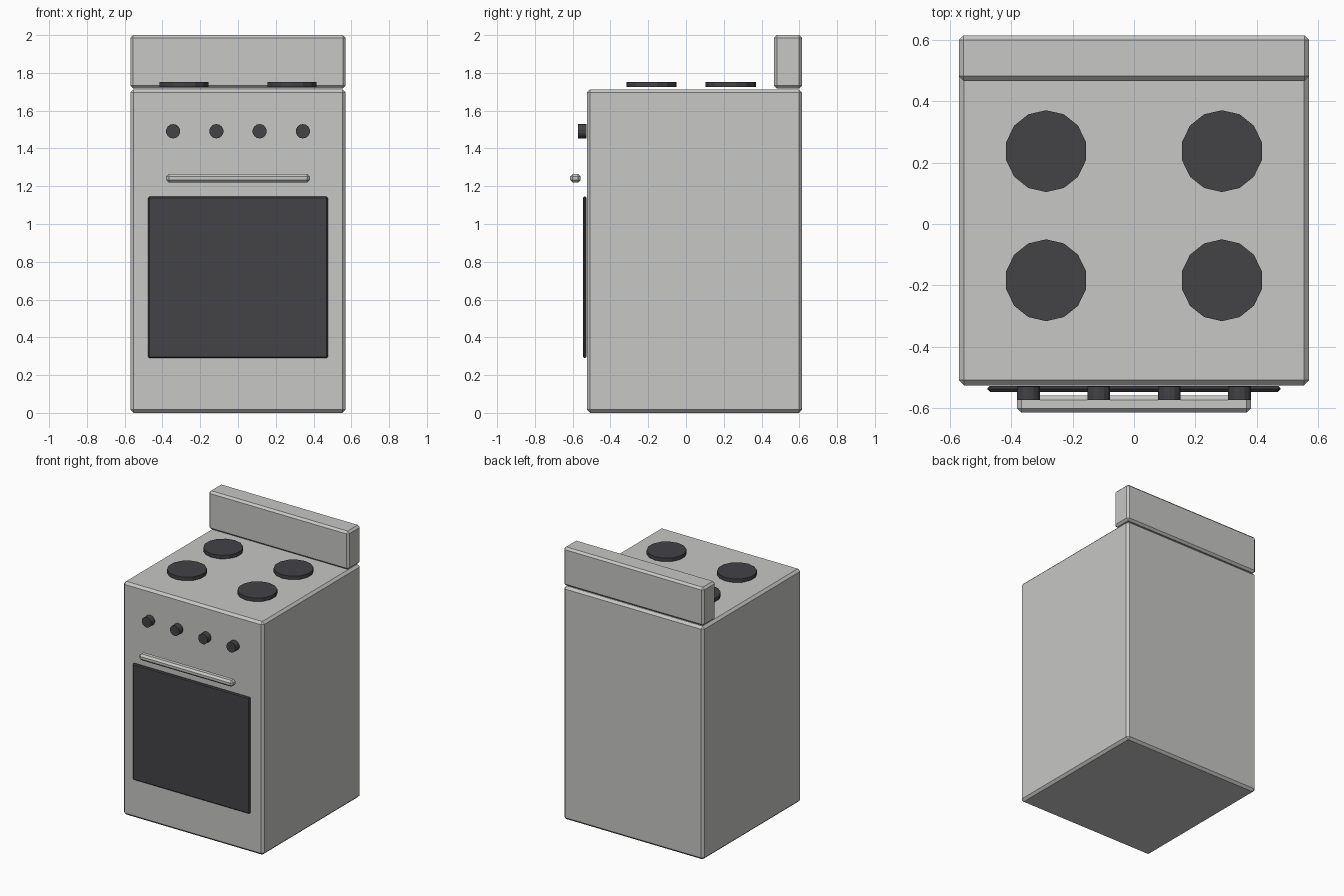
import bpy
from math import radians
from mathutils import Matrix
import bmesh

cube = bpy.data.objects.get("Cube")
if cube:
    bpy.data.objects.remove(cube, do_unlink=True)


def material(name, rgb):
    mat = bpy.data.materials.new(name)
    mat.use_nodes = True
    mat.diffuse_color = (*rgb, 1)
    mat.node_tree.nodes["Principled BSDF"].inputs["Base Color"].default_value = (*rgb, 1)
    return mat


enamel = material("light_grey_enamel", (0.57, 0.57, 0.56))
iron = material("dark_iron", (0.056, 0.054, 0.061))


def add_object(name, bm, mat, bevel=0):
    mesh = bpy.data.meshes.new(name)
    bm.to_mesh(mesh)
    bm.free()
    mesh.materials.append(mat)
    obj = bpy.data.objects.new(name, mesh)
    bpy.context.collection.objects.link(obj)
    if bevel:
        mod = obj.modifiers.new("chamfer", "BEVEL")
        mod.width = bevel
        mod.segments = 1
    return obj


def box(name, low, high, mat, bevel):
    bm = bmesh.new()
    bmesh.ops.create_cube(bm, size=1)
    bmesh.ops.scale(bm, verts=bm.verts, vec=[h - l for l, h in zip(low, high)])
    bmesh.ops.translate(bm, verts=bm.verts, vec=[(h + l) / 2 for l, h in zip(low, high)])
    return add_object(name, bm, mat, bevel)


def disc(name, centre, radius, depth, sides, mat, tilt=0):
    bm = bmesh.new()
    matrix = Matrix.Translation(centre) @ Matrix.Rotation(radians(tilt), 4, "X")
    bmesh.ops.create_cone(bm, cap_ends=True, segments=sides, radius1=radius,
                          radius2=radius, depth=depth, matrix=matrix)
    return add_object(name, bm, mat)


# Cabinet and splashback
box("cabinet", (-0.57, -0.525, 0), (0.57, 0.614, 1.713), enamel, 0.017)
box("splashback", (-0.57, 0.466, 1.718), (0.57, 0.614, 2), enamel, 0.015)

# Oven door panel and handle
box("oven_door", (-0.476, -0.546, 0.29), (0.476, -0.527, 1.145), iron, 0.007)
box("door_handle", (-0.38, -0.614, 1.219), (0.38, -0.558, 1.265), enamel, 0.014)

# Hot plates
for side, x in (("left", 0.286), ("right", -0.286)):
    for row, y in (("front", -0.183), ("back", 0.237)):
        disc(f"hot_plate_{row}_{side}", (x, y, 1.738), 0.133, 0.026, 14, iron)

# Control knobs
for i in range(4):
    disc(f"control_knob_{i + 1}", (0.229 * (i - 1.5), -0.55, 1.491),
         0.038, 0.044, 14, iron, tilt=90)
